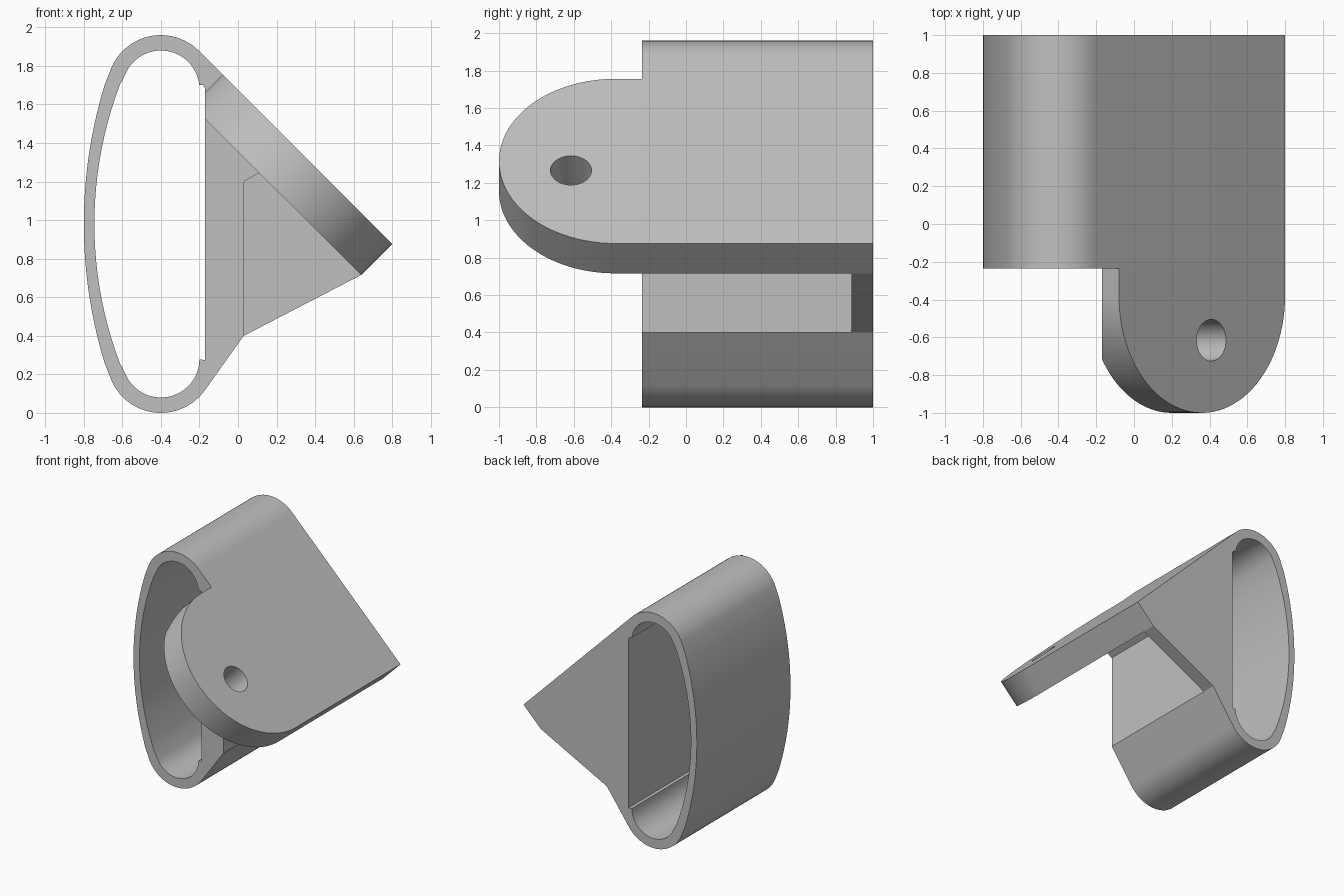
import bpy, bmesh, math
from mathutils import Vector

if "Cube" in bpy.data.objects:
    bpy.data.objects.remove(bpy.data.objects["Cube"])

grey = bpy.data.materials.new("plain grey")
grey.use_nodes = True
grey.diffuse_color = (0.53, 0.53, 0.53, 1)
grey.node_tree.nodes["Principled BSDF"].inputs["Base Color"].default_value = (0.53, 0.53, 0.53, 1)

FRONT, BACK = -0.235, 1.0
S = math.sqrt(0.5)


def arc(cx, cy, r, start, end, n=24):
    angles = [math.radians(start + (end - start) * i / n) for i in range(n + 1)]
    return [(cx + r * math.cos(a), cy + r * math.sin(a)) for a in angles]


def prism(name, points, direction):
    """Closed solid made by sweeping a flat outline along a direction."""
    bm = bmesh.new()
    face = bm.faces.new([bm.verts.new(p) for p in points])
    swept = bmesh.ops.extrude_face_region(bm, geom=[face], use_keep_orig=True)["geom"]
    bmesh.ops.translate(bm, vec=direction, verts=[g for g in swept if isinstance(g, bmesh.types.BMVert)])
    bmesh.ops.remove_doubles(bm, verts=bm.verts, dist=0.0005)
    bmesh.ops.recalc_face_normals(bm, faces=bm.faces)
    mesh = bpy.data.meshes.new(name)
    bm.to_mesh(mesh)
    bm.free()
    mesh.materials.append(grey)
    obj = bpy.data.objects.new(name, mesh)
    bpy.context.collection.objects.link(obj)
    return obj


def section(name, outline, y0, y1):
    return prism(name, [(x, y0, z) for x, z in outline], Vector((0, y1 - y0, 0)))


def activate(obj):
    bpy.ops.object.select_all(action='DESELECT')
    obj.select_set(True)
    bpy.context.view_layer.objects.active = obj


def cut(obj, cutter):
    mod = obj.modifiers.new("cut", 'BOOLEAN')
    mod.operation, mod.solver, mod.object = 'DIFFERENCE', 'EXACT', cutter
    activate(obj)
    bpy.ops.object.modifier_apply(modifier=mod.name)
    bpy.data.objects.remove(cutter)


def shell(r, left, bow, tilt, start, end):
    """Round top, bowed left wall and round bottom of the sleeve."""
    return (arc(-0.4, 1.68, r, start, 180 - tilt)
            + arc(left + bow, 0.98, bow, 180 - tilt, 180 + tilt)[1:-1]
            + arc(-0.4, 0.28, r, 180 + tilt, end))


# Sleeve with the rear part of the sloping plate
outer = shell(0.28, -0.8, 2.465, 18.7, 45, 324.5)
outer += [(0.03, 0.4), (0.03, 1.2), (0.11, 1.246), (0.64, 0.716), (0.8, 0.876)]
sleeve = section("sleeve", outer, FRONT, BACK)

# Through cavity with a shallow recess in its right wall
inner = shell(0.2, -0.745, 2.04, 22.5, 6, 359)
inner += [(-0.17, 0.275), (-0.17, 1.68), (-0.18, 1.7)]
cut(sleeve, section("cavity_cutter", inner, FRONT - 0.3, BACK + 0.3))


# Sloping tongue with a rounded end
def on_slope(u, y, lift=0.0):
    return Vector((0.36 + (u + lift) * S, y, 1.316 + (lift - u) * S))


down = Vector((-S, 0, -S))
half = 0.44 / S
tongue_outline = [(half, FRONT), (-half, FRONT)] + arc(0, half - 1, half, 180, 360, 48)
tongue = prism("tongue", [on_slope(u, y) for u, y in tongue_outline], down * 0.32 * S)

# Bolt hole square to the slope, and trimming in line with the cavity wall
hole = arc(0.07, -0.615, 0.11, 0, 360, 40)[:-1]
cut(tongue, prism("hole_cutter", [on_slope(u, y, 0.2) for u, y in hole], down * 0.7))
trim = [(-0.6, 1.2), (-0.17, 1.2), (-0.17, 2), (-0.6, 2)]
cut(tongue, section("trim_cutter", trim, -1.3, 0))

# Gusset closing the back under the plate
gusset = section("gusset", [(0.03, 0.4), (0.64, 0.716), (0.11, 1.246), (0.03, 1.2)], 0.885, BACK)

for part in (sleeve, tongue, gusset):
    activate(part)
    bpy.ops.object.shade_smooth_by_angle(angle=math.radians(25))
